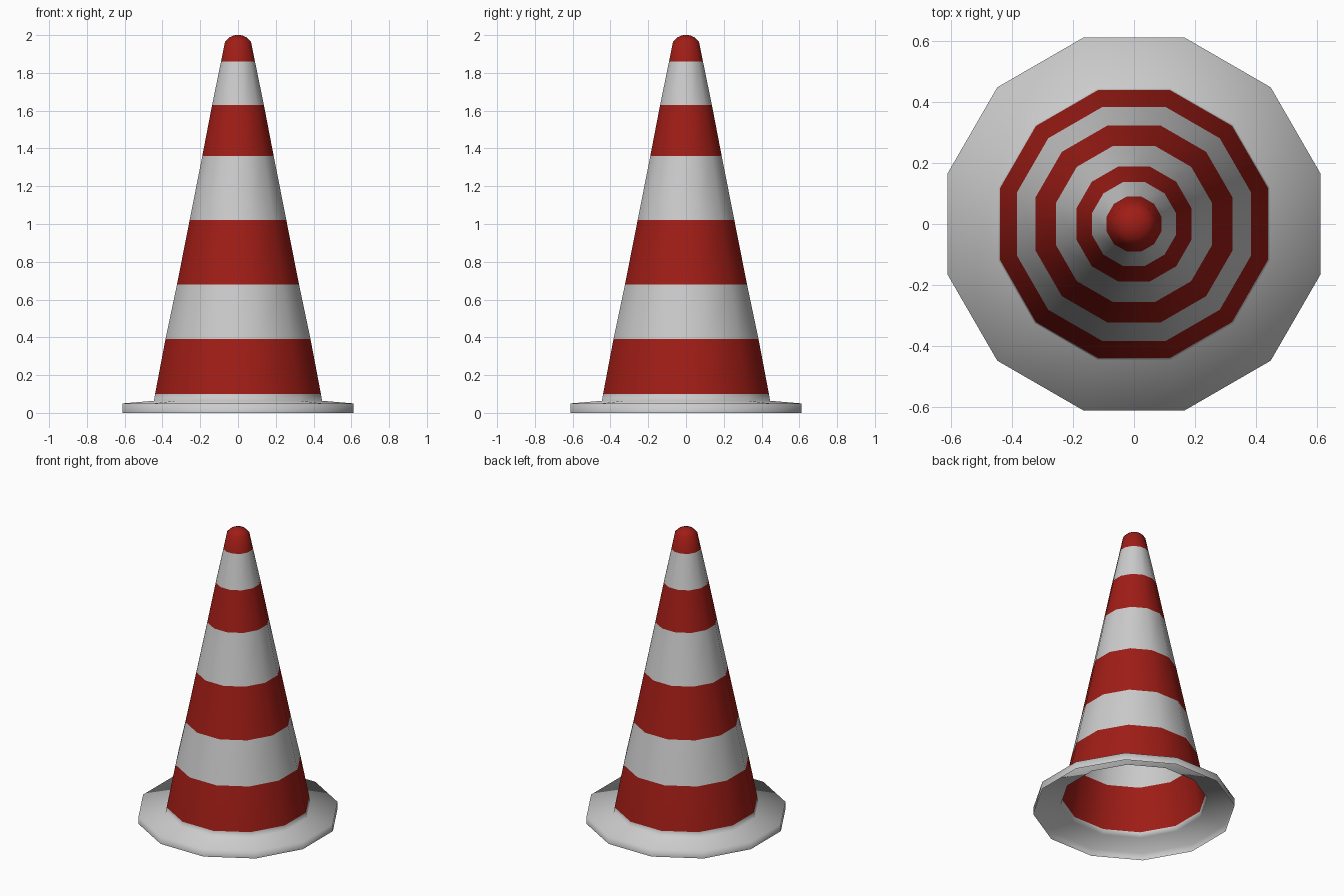
import bpy, bmesh, math

if "Cube" in bpy.data.objects:
    bpy.data.objects.remove(bpy.data.objects["Cube"])

SIDES = 12
FLAT = math.cos(math.pi / SIDES)  # flat-to-flat half width -> corner radius


def material(name, color):
    m = bpy.data.materials.new(name)
    m.diffuse_color = color
    m.use_nodes = True
    m.node_tree.nodes["Principled BSDF"].inputs["Base Color"].default_value = m.diffuse_color
    return m


# Profile from flange rim to tip: (half width, z, red band above this ring?)
profile = [
    (0.612, 0.00, 0), (0.612, 0.05, 0),                  # flange rim and top
    (0.445, 0.064, 0), (0.439, 0.10, 1),                 # collar
    (0.384, 0.39, 0), (0.323, 0.68, 1), (0.256, 1.02, 0),  # stripes
    (0.189, 1.36, 1), (0.137, 1.63, 0), (0.090, 1.86, 1),
    (0.069, 1.965, 1), (0.048, 1.987, 1), (0.021, 1.999, 1),  # rounded tip
]

bm = bmesh.new()
rings = []
for w, z, _ in profile:
    r = w / FLAT
    rings.append([bm.verts.new((r * math.cos(a), r * math.sin(a), z))
                  for a in (2 * math.pi * (i + 0.5) / SIDES for i in range(SIDES))])

# Open-bottomed shell skinned between the rings
for k in range(len(rings) - 1):
    lo, hi = rings[k], rings[k + 1]
    for i in range(SIDES):
        j = (i + 1) % SIDES
        f = bm.faces.new((lo[i], lo[j], hi[j], hi[i]))
        f.material_index = profile[k][2]

# Tip cap
tip = bm.verts.new((0, 0, 2.0))
for i in range(SIDES):
    f = bm.faces.new((rings[-1][i], rings[-1][(i + 1) % SIDES], tip))
    f.material_index = 1

for f in bm.faces:
    f.smooth = True

mesh = bpy.data.meshes.new("traffic_cone")
bm.to_mesh(mesh)
bm.free()
mesh.materials.append(material("white", (0.8, 0.8, 0.8, 1)))
mesh.materials.append(material("red", (0.35, 0.012, 0.008, 1)))
cone = bpy.data.objects.new("traffic_cone", mesh)
bpy.context.collection.objects.link(cone)
